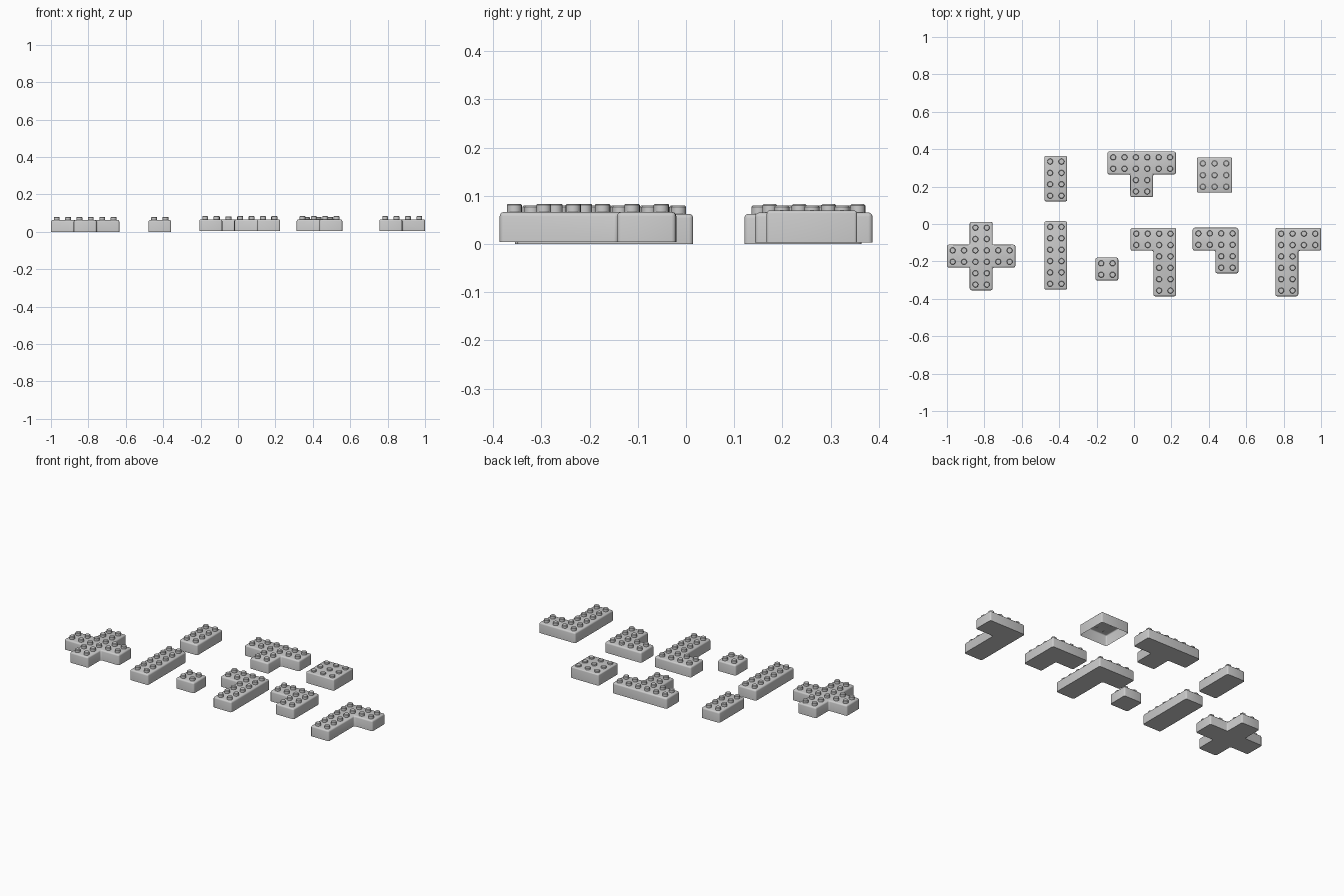
import bpy, bmesh, math

if "Cube" in bpy.data.objects:
    bpy.data.objects.remove(bpy.data.objects["Cube"])

P = 0.0609          # stud pitch
STUD_R = 0.0155


def add_stud(bm, x, y, base, top, bevel=0.0025):
    ret = bmesh.ops.create_cone(bm, cap_ends=True, segments=16,
                                radius1=STUD_R, radius2=STUD_R, depth=1)
    for v in ret["verts"]:
        v.co = (v.co.x + x, v.co.y + y, top if v.co.z > 0 else base - 0.001)
    rim = {e for v in ret["verts"] for e in v.link_edges
           if all(w.co.z > top - 1e-5 for w in e.verts)}
    bmesh.ops.bevel(bm, geom=list(rim), offset=bevel, segments=1, affect='EDGES')


def brick(name, left, back, outline, rects, z=0.0, height=0.0625,
          stud_h=0.0170, round_r=0.009, pitch=P, hollow=False):
    """outline: corners in stud units (right, towards front) from the back left
    corner; rects: (column, row, columns, rows) blocks of studs."""
    bm = bmesh.new()
    # body: outline extruded upwards
    vs = [bm.verts.new((left + a * pitch, back - b * pitch, z)) for a, b in outline]
    base = bm.faces.new(vs)
    ret = bmesh.ops.extrude_face_region(bm, geom=[base], use_keep_orig=True)
    for v in ret["geom"]:
        if isinstance(v, bmesh.types.BMVert):
            v.co.z = z + height
    bmesh.ops.recalc_face_normals(bm, faces=bm.faces[:])
    # rounded upright corners and top edges
    edges = [e for e in bm.edges if any(v.co.z > z + 1e-5 for v in e.verts)]
    bmesh.ops.bevel(bm, geom=edges, offset=round_r, segments=3, profile=0.5,
                    affect='EDGES')
    if hollow:
        low = [f for f in bm.faces if all(v.co.z < z + 1e-5 for v in f.verts)]
        bmesh.ops.delete(bm, geom=low, context='FACES_ONLY')
    # studs
    cells = {(c + i, r + j) for c, r, w, h in rects
             for i in range(w) for j in range(h)}
    for c, r in sorted(cells):
        add_stud(bm, left + (c + 0.5) * pitch, back - (r + 0.5) * pitch,
                 z + height, z + height + stud_h)
    me = bpy.data.meshes.new(name)
    bm.to_mesh(me)
    bm.free()
    ob = bpy.data.objects.new(name, me)
    bpy.context.collection.objects.link(ob)
    bpy.ops.object.select_all(action='DESELECT')
    ob.select_set(True)
    bpy.context.view_layer.objects.active = ob
    bpy.ops.object.shade_smooth_by_angle(angle=math.radians(35))
    return ob


def rect(w, h):
    return [(0, 0), (w, 0), (w, h), (0, h)], [(0, 0, w, h)]


def ell(w, h, leg):
    # bar two studs deep across the back, with a leg two studs wide
    out = [(0, 0), (w, 0), (w, 2), (leg + 2, 2), (leg + 2, h), (leg, h), (leg, 2), (0, 2)]
    # drop the doubled corner where the leg meets an end of the bar
    if leg == 0:
        out = [p for p in out if p != (0, 2)]
    if leg + 2 == w:
        out = [p for p in out if p != (w, 2)]
    return out, [(0, 0, w, 2), (leg, 2, 2, h - 2)]


cross = [(2, 0), (4, 0), (4, 2), (6, 2), (6, 4), (4, 4),
         (4, 6), (2, 6), (2, 4), (0, 4), (0, 2), (2, 2)]

# bricks in the front row
brick("cross_brick", -1.0, 0.011, cross, [(2, 0, 2, 6), (0, 2, 6, 2)])
brick("long_brick", -0.479, 0.015, *rect(2, 6))
brick("square_brick", -0.206, -0.180, *rect(2, 2), z=0.004)
brick("long_corner_brick_right", -0.018, -0.021, *ell(4, 6, 2), z=0.004)
brick("short_corner_brick", 0.314, -0.020, *ell(4, 4, 2), z=0.004)
brick("long_corner_brick_left", 0.7564, -0.021, *ell(4, 6, 0), z=0.004)

# bricks in the back row
brick("medium_brick", -0.479, 0.3645, *rect(2, 4))
brick("tee_brick", -0.142, 0.387, *ell(6, 4, 2), z=0.003)
brick("hollow_square_brick", 0.337, 0.355, *rect(3, 3), z=0.003, height=0.0665,
      stud_h=0.010, pitch=0.0625, round_r=0.006, hollow=True)
